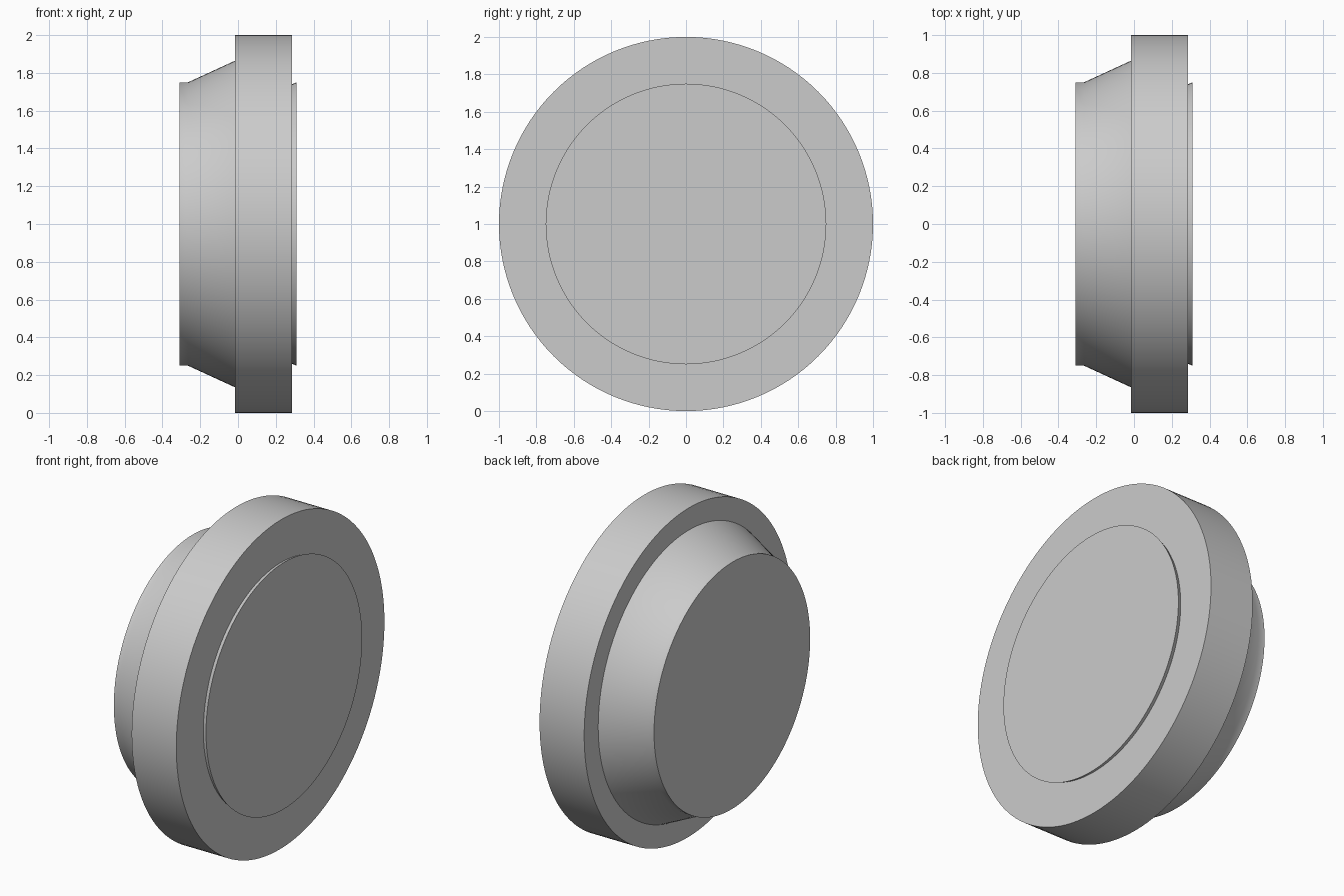
import bpy
import bmesh
import math
from mathutils import Matrix, Vector

cube = bpy.data.objects.get("Cube")
if cube:
    bpy.data.objects.remove(cube, do_unlink=True)

SIDES = 128

grey = bpy.data.materials.new("light grey")
grey.use_nodes = True
colour = (0.6, 0.6, 0.6, 1.0)
grey.diffuse_color = colour
grey.node_tree.nodes["Principled BSDF"].inputs["Base Color"].default_value = colour


def lathe(name, profile):
    """Revolve (x, radius) points about the x axis and cap both ends."""
    bm = bmesh.new()
    rings = []
    for x, r in profile:
        ring = [bm.verts.new((x, r * math.cos(a), 1 + r * math.sin(a)))
                for a in (math.tau * i / SIDES for i in range(SIDES))]
        rings.append(ring)
    for low, high in zip(rings, rings[1:]):
        for i in range(SIDES):
            j = (i + 1) % SIDES
            bm.faces.new((low[i], low[j], high[j], high[i]))
    bm.faces.new(rings[0])
    bm.faces.new(rings[-1])
    bmesh.ops.recalc_face_normals(bm, faces=bm.faces)
    mesh = bpy.data.meshes.new(name)
    bm.to_mesh(mesh)
    bm.free()
    mesh.materials.append(grey)
    obj = bpy.data.objects.new(name, mesh)
    bpy.context.collection.objects.link(obj)
    bpy.ops.object.select_all(action='DESELECT')
    obj.select_set(True)
    bpy.context.view_layer.objects.active = obj
    bpy.ops.object.shade_smooth_by_angle(angle=math.radians(30))
    return obj


# One turned solid: short neck, flared cone, wide rim, undercut end disc
lathe("flanged_disc", [
    (-0.31, 0.75), (-0.265, 0.75),
    (-0.015, 0.865), (-0.015, 1.0),
    (0.285, 1.0), (0.285, 0.74),
    (0.31, 0.75),
])
